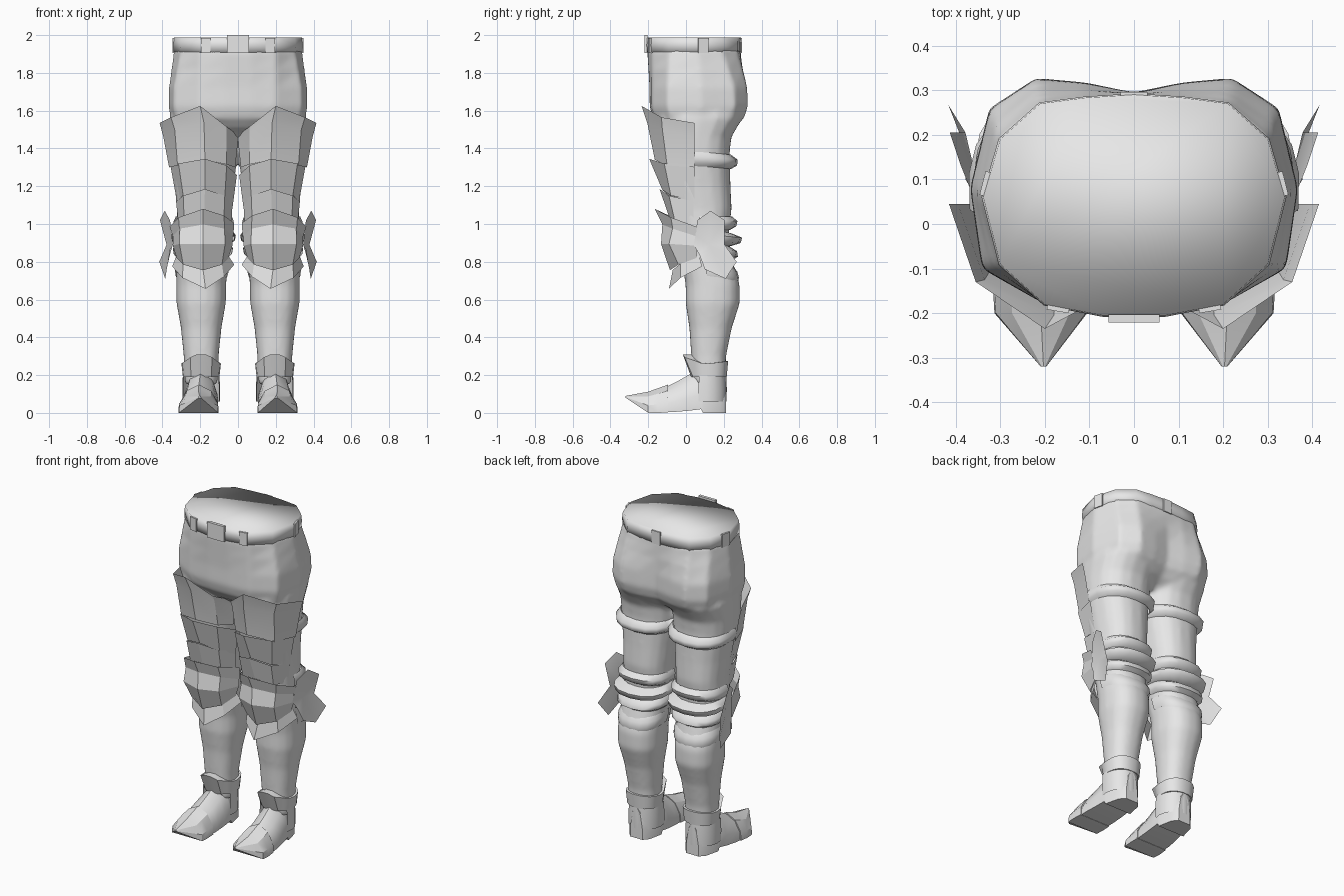
import bpy, bmesh, math
from mathutils import Matrix, Vector

if "Cube" in bpy.data.objects:
    bpy.data.objects.remove(bpy.data.objects["Cube"])

steel = bpy.data.materials.new("light_grey")
steel.diffuse_color = (0.8, 0.8, 0.8, 1)
steel.use_nodes = True
steel.node_tree.nodes["Principled BSDF"].inputs["Base Color"].default_value = steel.diffuse_color


def finish(name, bm, mirror=True, angle=35, sheet=False):
    """Turn a bmesh into an object; open sheets are turned to face away from the leg axis."""
    bmesh.ops.recalc_face_normals(bm, faces=bm.faces)
    if sheet:
        axis = lambda p: Vector((p.x - .19, p.y - .08, 0))
        if sum(f.normal.dot(axis(f.calc_center_median())) * f.calc_area() for f in bm.faces) < 0:
            bmesh.ops.reverse_faces(bm, faces=bm.faces)
    me = bpy.data.meshes.new(name)
    bm.to_mesh(me)
    bm.free()
    me.materials.append(steel)
    ob = bpy.data.objects.new(name, me)
    bpy.context.collection.objects.link(ob)
    bpy.ops.object.select_all(action='DESELECT')
    ob.select_set(True)
    bpy.context.view_layer.objects.active = ob
    bpy.ops.object.shade_smooth_by_angle(angle=math.radians(angle))
    if mirror:
        ob.modifiers.new("mirror", 'MIRROR')
    return ob


def loft(rows, closed=True, caps=(False, False), bm=None):
    """Skin a list of point rows."""
    bm = bm or bmesh.new()
    vs = [[bm.verts.new(p) for p in r] for r in rows]
    n = len(rows[0])
    for a, b in zip(vs, vs[1:]):
        for i in range(n if closed else n - 1):
            j = (i + 1) % n
            bm.faces.new((a[i], a[j], b[j], b[i]))
    if caps[0]:
        bm.faces.new(vs[0])
    if caps[1]:
        bm.faces.new(vs[-1])
    return bm


# ---- waist and hip outlines (right half, back to front) ----
WAIST = [(0, .29), (.11, .283), (.21, .27), (.30, .19), (.338, .06), (.30, -.09), (.2, -.18), (.07, -.205)]
HIP = [(0, .295), (.11, .318), (.22, .328), (.325, .26), (.368, .08), (.342, -.10), (.2, -.18), (.07, -.192)]


def outline(t, z, s=1.0, sy=1.0):
    half = [(a[0] + (b[0] - a[0]) * t, a[1] + (b[1] - a[1]) * t) for a, b in zip(WAIST, HIP)]
    full = half + [(-x, y) for x, y in reversed(half[1:])]
    return [(x * s, .05 + (y - .05) * sy, z) for x, y in full]


# ---- belt with flat waist cap, shaded softly over the rim ----
finish("belt", loft([outline(0, 1.908, .97, .97), outline(0, 1.91, 1.008, 1.008), outline(0, 1.95, 1.012, 1.012),
                     outline(0, 1.987)], caps=(False, True)), mirror=False, angle=120)

# ---- legs: height, inner x, outer x, front y, back y ----
LEG = [(1.70, .06, .335, -.10, .27), (1.56, .0, .363, -.15, .30), (1.46, -.004, .36, -.14, .242),
       (1.38, .0, .357, -.13, .233), (1.2, .022, .335, -.10, .237), (1.08, .035, .325, -.07, .243),
       (.98, .04, .325, -.05, .23), (.88, .045, .325, -.04, .225), (.78, .055, .325, -.02, .255),
       (.68, .062, .327, -.003, .285), (.58, .064, .326, -.003, .286), (.45, .087, .303, .017, .243),
       (.30, .102, .288, .027, .213), (.15, .108, .282, .037, .207)]


def leg_dims(z):
    for a, b in zip(LEG, LEG[1:]):
        if a[0] >= z >= b[0]:
            t = (a[0] - z) / (a[0] - b[0])
            return [p + (q - p) * t for p, q in zip(a, b)][1:]


def leg_ring(z, grow=lambda s: 0, start=0, end=360, n=18, zfun=lambda s: 0):
    x0, x1, y0, y1 = leg_dims(z)
    pts = []
    for i in range(n):
        a = math.radians(start + (end - start) * i / (n if end - start == 360 else n - 1))
        c, s = math.cos(a), math.sin(a)
        k = lambda v: math.copysign(abs(v) ** .85, v)
        pts.append(((x0 + x1) / 2 + k(c) * ((x1 - x0) / 2 + grow(s)),
                    (y0 + y1) / 2 + k(s) * ((y1 - y0) / 2 + grow(s)), z + zfun(s)))
    return pts


# ---- body: pelvis and both legs fused into one soft skin ----
body = loft([outline(.05, 1.93), outline(.1, 1.90, 1.005), outline(.5, 1.82), outline(.95, 1.72),
             outline(1, 1.62), outline(1, 1.56, .97, .93), outline(1, 1.51, .6, .75),
             outline(1, 1.46, .2, .45)], caps=(True, True))
for side in (1, -1):
    rows = [[(x * side, y, z) for x, y, z in leg_ring(r[0])] for r in LEG]
    loft(rows, caps=(True, True), bm=body)
ob = finish("body", body, mirror=False, angle=180)
m = ob.modifiers.new("fuse", 'REMESH')
m.mode, m.voxel_size, m.use_smooth_shade = 'VOXEL', .013, True
m = ob.modifiers.new("soften", 'SMOOTH')
m.factor, m.iterations = .5, 8


def box(name, loc, size, rot=0, mirror=True):
    bm = bmesh.new()
    bmesh.ops.create_cube(bm, size=1)
    bm.transform(Matrix.Translation(loc) @ Matrix.Rotation(rot, 4, 'Z') @ Matrix.Diagonal((*size, 1)))
    finish(name, bm, mirror)


# ---- buckle and belt loops ----
box("buckle", (0, -.212, 1.952), (.115, .018, .096), mirror=False)
box("front_loop", (.17, -.189, 1.945), (.05, .014, .08), .17)
box("side_loop", (.332, .09, 1.945), (.016, .055, .08), .25)
box("back_loop", (0, .288, 1.945), (.06, .016, .08), mirror=False)


# ---- straps round the back of thigh and knee, swelling towards the rear ----
def strap(name, z, h, t, dip=0.0):
    prof = [(-h, 0), (-h * .5, .9), (h * .3, 1), (h, 0)]
    rows = [leg_ring(z + dz, lambda s, g=g: .004 + g * t * (.3 + .7 * max(0, s)), -5, 185, 11,
                     lambda s: -dip * max(0, s)) for dz, g in prof]
    finish(name, loft(rows, closed=False), angle=60, sheet=True)


strap("thigh_strap", 1.345, .038, .036, .016)
strap("upper_knee_strap", 1.005, .036, .034)
strap("middle_knee_strap", .935, .036, .065, .018)
strap("lower_knee_strap", .865, .036, .04, .02)
strap("greave_rim", .765, .04, .012, .03)


# ---- folded armour plates: rows from outer back, over the front ridge, to inner back ----
def plate(name, *rows):
    finish(name, loft(rows, closed=False), angle=18, sheet=True)


plate("upper_thigh_plate",
      [(.415, .045, 1.535), (.355, -.13, 1.565), (.2, -.235, 1.625), (.06, -.16, 1.515), (.0, -.06, 1.47)],
      [(.395, .045, 1.46), (.335, -.125, 1.50), (.18, -.205, 1.535), (.06, -.145, 1.48), (.002, -.04, 1.42)],
      [(.365, .045, 1.30), (.32, -.10, 1.31), (.175, -.165, 1.34), (.06, -.11, 1.315), (.015, -.02, 1.30)])
plate("middle_thigh_plate",
      [(.358, .045, 1.31), (.315, -.115, 1.32), (.175, -.195, 1.345), (.06, -.12, 1.31), (.006, .0, 1.26)],
      [(.325, .045, 1.13), (.29, -.08, 1.15), (.175, -.125, 1.18), (.07, -.08, 1.14), (.028, .02, 1.095)])
plate("lower_thigh_plate",
      [(.328, .04, 1.12), (.29, -.09, 1.15), (.175, -.14, 1.185), (.07, -.09, 1.15), (.028, .02, 1.12)],
      [(.315, .04, 1.0), (.285, -.06, 1.02), (.18, -.09, 1.04), (.075, -.06, 1.02), (.035, .03, 1.0)])
plate("knee_upper_flange",
      [(.362, .055, .985), (.315, -.08, 1.035), (.185, -.165, 1.08), (.075, -.09, 1.045), (.02, .045, 1.005)],
      [(.345, .055, .935), (.31, -.07, .975), (.185, -.125, .997), (.07, -.07, .975), (.025, .05, .93)])
plate("knee_cap",
      [(.343, .055, .94), (.308, -.07, .98), (.185, -.125, 1.0), (.072, -.07, .98), (.028, .05, .935)],
      [(.345, .055, .885), (.31, -.09, .895), (.185, -.132, .895), (.068, -.09, .895), (.03, .05, .885)],
      [(.325, .055, .82), (.29, -.04, .785), (.185, -.085, .755), (.085, -.04, .785), (.05, .05, .82)])
plate("knee_lower_flange",
      [(.325, .07, .835), (.29, -.03, .79), (.185, -.07, .757), (.085, -.03, .79), (.05, .06, .83)],
      [(.348, .085, .775), (.295, -.03, .715), (.172, -.09, .657), (.075, -.03, .72), (.02, .07, .785)])

# ---- butterfly wing at the outer knee, fanned from its middle ----
rim = [(.345, .04, .89), (.35, .05, .94), (.36, .06, 1.02), (.388, .13, 1.07), (.413, .205, 1.02),
       (.378, .205, .89), (.417, .268, .80), (.385, .21, .71), (.378, .10, .76), (.36, .07, .84)]
bm = bmesh.new()
hub = bm.verts.new((.358, .12, .89))
ring = [bm.verts.new(p) for p in rim]
for i, v in enumerate(ring):
    bm.faces.new((hub, v, ring[(i + 1) % len(ring)]))
finish("knee_wing", bm, angle=30, sheet=True)

# ---- ankle cuff with raised front point ----
peak = lambda s: .05 * max(0, -s) ** 3 + .012 * max(0, s)
cuff = [leg_ring(z, lambda s, g=g: g, zfun=f) for z, g, f in
        ((.19, .0, lambda s: 0), (.19, .008, lambda s: 0), (.262, .013, peak), (.262, .0, peak))]
cuff[2] = [(x, y - .035 * (z > .29), z) for x, y, z in cuff[2]]
finish("ankle_cuff", loft(cuff), angle=30)


# ---- shoe: y, centre x, half width, bottom z, top z ----
def shoe(name, secs, angle):
    rows = []
    for y, xc, w, zb, zt in secs:
        h = zt - zb
        half = [(1, 0), (.97, .35), (.62, .78)]
        prof = half + [(0, 1)] + [(-a, b) for a, b in reversed(half)]
        rows.append([(xc + a * w, y, zb + b * h) for a, b in prof])
    finish(name, loft(rows, caps=(True, True)), angle=angle)


shoe("shoe", [(.212, .192, .042, 0, .20), (.18, .193, .07, 0, .23), (.09, .195, .09, 0, .24),
              (.08, .195, .09, .02, .24), (.02, .2, .095, .012, .205), (-.05, .205, .099, .006, .165),
              (-.13, .208, .099, .002, .125)], 40)
shoe("toe_cap", [(-.095, .207, .104, .002, .15), (-.15, .209, .107, 0, .13), (-.20, .209, .104, 0, .112),
                 (-.32, .203, .006, .08, .09)], 30)
# heel guard wrapping the back of the shoe
finish("heel_guard", loft([[(.195 + math.cos(a) * w, .105 + math.sin(a) * (w + .011), z)
                            for a in [math.radians(-20 + 22 * i) for i in range(11)]]
                           for z, w in ((.06, .099), (.13, .1), (.2, .097))], closed=False), angle=50, sheet=True)
